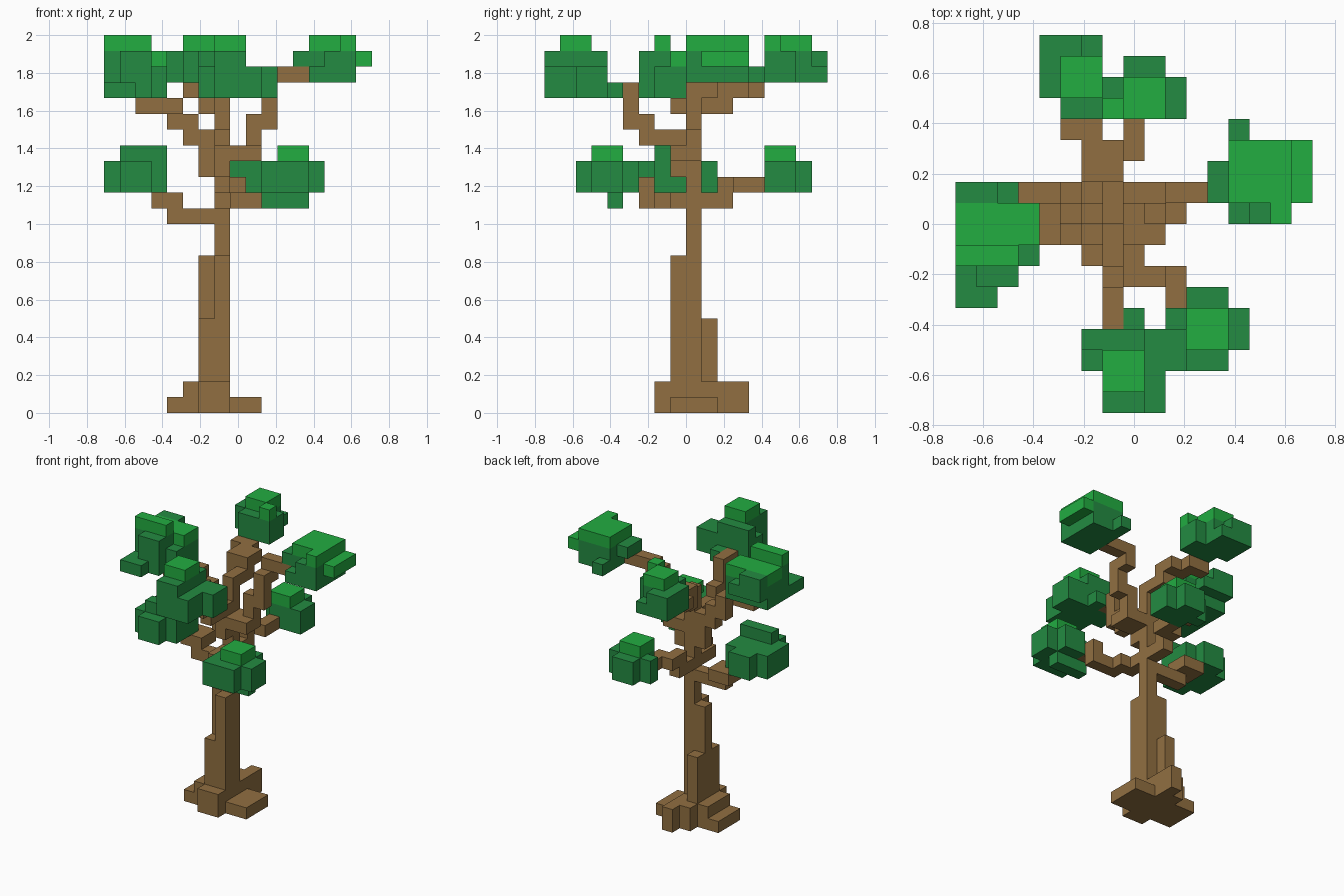
import bpy, bmesh
from mathutils import Vector

cube = bpy.data.objects.get("Cube")
if cube:
    bpy.data.objects.remove(cube, do_unlink=True)

U = 1 / 12                      # edge length of one block
ORIGIN = Vector((-8.5, -9, 0))  # grid corner, in blocks


def material(name, rgb):
    m = bpy.data.materials.new(name)
    m.use_nodes = True
    m.diffuse_color = (*rgb, 1)
    bsdf = m.node_tree.nodes["Principled BSDF"]
    bsdf.inputs["Base Color"].default_value = (*rgb, 1)
    bsdf.inputs["Roughness"].default_value = 0.9
    return m


BARK = material("bark_brown", (0.283, 0.159, 0.053))
DARK = material("dark_leaf_green", (0.017, 0.258, 0.054))
LIGHT = material("light_leaf_green", (0.016, 0.418, 0.053))

# The six block sides: outward step and the corner loop
SIDES = [
    ((1, 0, 0), ((1, 0, 0), (1, 1, 0), (1, 1, 1), (1, 0, 1))),
    ((-1, 0, 0), ((0, 0, 0), (0, 0, 1), (0, 1, 1), (0, 1, 0))),
    ((0, 1, 0), ((0, 1, 0), (0, 1, 1), (1, 1, 1), (1, 1, 0))),
    ((0, -1, 0), ((0, 0, 0), (1, 0, 0), (1, 0, 1), (0, 0, 1))),
    ((0, 0, 1), ((0, 0, 1), (1, 0, 1), (1, 1, 1), (0, 1, 1))),
    ((0, 0, -1), ((0, 0, 0), (0, 1, 0), (1, 1, 0), (1, 0, 0))),
]


def block_part(name, *layers):
    """Fill boxes (x0, x1, y0, y1, z0, z1) with blocks and skin the outside."""
    cells = {}
    for index, (mat, boxes) in enumerate(layers):
        for x0, x1, y0, y1, z0, z1 in boxes:
            for x in range(x0, x1):
                for y in range(y0, y1):
                    for z in range(z0, z1):
                        cells[x, y, z] = index
    bm = bmesh.new()
    verts = {}
    for (x, y, z), index in cells.items():
        for (dx, dy, dz), loop in SIDES:
            if (x + dx, y + dy, z + dz) in cells:
                continue
            corners = []
            for a, b, c in loop:
                key = (x + a, y + b, z + c)
                if key not in verts:
                    verts[key] = bm.verts.new((Vector(key) + ORIGIN) * U)
                corners.append(verts[key])
            bm.faces.new(corners).material_index = index
    mesh = bpy.data.meshes.new(name)
    bm.to_mesh(mesh)
    bm.free()
    for mat, _ in layers:
        mesh.materials.append(mat)
    obj = bpy.data.objects.new(name, mesh)
    bpy.context.collection.objects.link(obj)


# Trunk with roots and all branches, one continuous skin
roots = [(8, 10, 8, 11, 0, 1), (4, 5, 8, 11, 0, 1), (5, 6, 8, 11, 0, 2),
         (6, 8, 7, 8, 0, 2), (6, 8, 10, 12, 0, 2), (7, 8, 12, 13, 0, 2)]
trunk = [(6, 8, 8, 10, 0, 6), (7, 8, 8, 9, 6, 10), (6, 7, 9, 10, 6, 10),
         (6, 7, 10, 11, 0, 6), (7, 8, 9, 10, 6, 20)]
low_left_branch = [(4, 7, 9, 10, 12, 13), (3, 5, 9, 11, 13, 14)]
low_front_branch = [(7, 8, 7, 9, 13, 14), (8, 9, 6, 8, 13, 14), (9, 10, 6, 7, 13, 14),
                    (10, 11, 6, 7, 13, 15), (10, 11, 5, 6, 14, 15)]
low_back_branch = [(7, 8, 10, 12, 13, 14), (7, 8, 11, 13, 14, 15), (8, 9, 12, 14, 14, 15)]
high_left_branch = [(6, 7, 9, 10, 15, 18), (5, 6, 9, 10, 17, 19),
                    (4, 5, 9, 10, 18, 20), (2, 5, 8, 9, 19, 20)]
high_front_branch = [(7, 8, 8, 9, 15, 18), (7, 8, 6, 8, 17, 18), (7, 8, 5, 7, 18, 19),
                     (7, 8, 5, 6, 18, 21), (7, 8, 4, 5, 20, 21)]
high_right_branch = [(8, 10, 8, 10, 16, 17), (9, 10, 9, 10, 16, 19), (10, 11, 9, 10, 18, 21),
                     (10, 11, 10, 11, 20, 22), (11, 13, 10, 11, 21, 22)]
high_back_branch = [(7, 8, 10, 12, 19, 20), (6, 8, 11, 13, 20, 21), (6, 7, 11, 12, 19, 20),
                    (5, 7, 13, 14, 20, 21)]
block_part("trunk_and_branches",
           (BARK, roots + trunk + low_left_branch + low_front_branch + low_back_branch
            + high_left_branch + high_front_branch + high_right_branch + high_back_branch))

# Leaf clumps: dark body, light crown
block_part("low_left_leaves",
           (DARK, [(0, 4, 7, 10, 14, 16), (1, 3, 6, 11, 14, 16), (1, 4, 7, 8, 16, 17)]))

block_part("low_front_leaves",
           (DARK, [(11, 13, 2, 6, 14, 16), (13, 14, 3, 5, 14, 16), (10, 11, 2, 5, 14, 16),
                   (10, 13, 4, 5, 13, 14)]),
           (LIGHT, [(11, 13, 3, 5, 16, 17)]))

block_part("low_back_leaves",
           (DARK, [(8, 10, 14, 17, 14, 16), (10, 11, 14, 16, 14, 16), (7, 8, 15, 16, 14, 16)]),
           (LIGHT, [(8, 10, 14, 16, 16, 17)]))

block_part("high_left_leaves",
           (DARK, [(0, 4, 7, 10, 20, 22), (0, 3, 7, 8, 22, 23), (1, 3, 6, 7, 20, 23),
                   (0, 1, 6, 7, 20, 21), (0, 2, 5, 6, 20, 21),
                   (0, 2, 10, 11, 21, 23), (2, 3, 10, 11, 21, 22)]),
           (LIGHT, [(0, 4, 8, 10, 22, 23), (0, 3, 7, 8, 23, 24)]))

block_part("high_front_leaves",
           (DARK, [(7, 9, 0, 4, 20, 23), (6, 7, 2, 3, 20, 22), (6, 7, 3, 4, 20, 23),
                   (9, 10, 0, 4, 20, 22), (10, 11, 2, 4, 20, 22), (8, 9, 4, 5, 20, 21)]),
           (LIGHT, [(7, 9, 1, 3, 23, 24)]))

block_part("high_right_leaves",
           (DARK, [(13, 16, 9, 13, 21, 22), (13, 14, 13, 14, 21, 22), (14, 16, 9, 10, 22, 23),
                   (12, 13, 10, 12, 22, 23), (13, 16, 10, 13, 22, 23)]),
           (LIGHT, [(16, 17, 10, 13, 22, 23), (13, 16, 10, 13, 23, 24), (15, 16, 9, 10, 23, 24)]))

block_part("high_back_leaves",
           (DARK, [(5, 7, 14, 17, 21, 23), (4, 5, 15, 18, 21, 23), (5, 6, 17, 18, 21, 23),
                   (6, 7, 17, 18, 21, 22), (7, 8, 14, 16, 21, 23)]),
           (LIGHT, [(5, 7, 15, 17, 23, 24), (7, 8, 14, 15, 23, 24)]))
